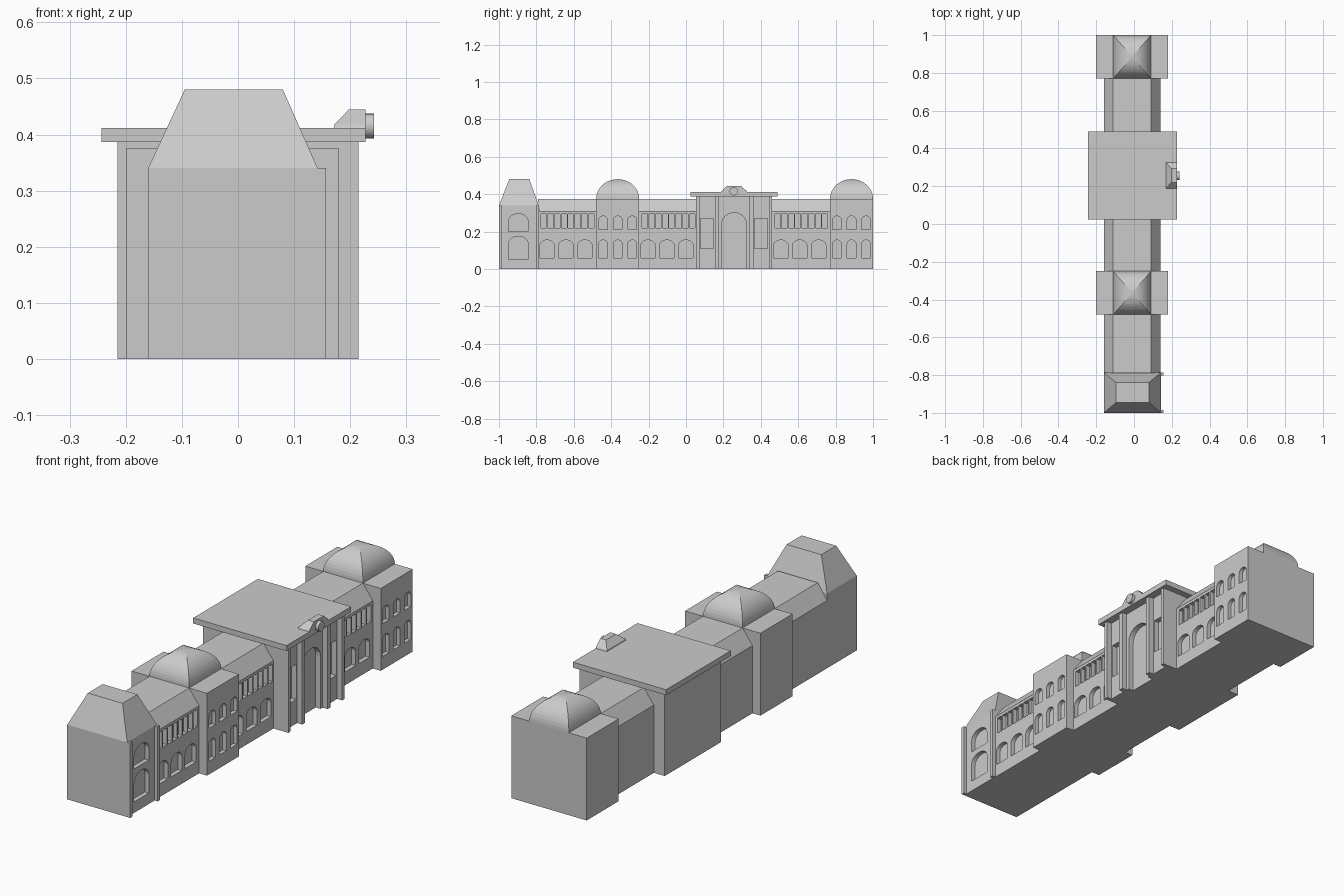
import bpy, bmesh
from math import sin, cos, pi

if "Cube" in bpy.data.objects:
    bpy.data.objects.remove(bpy.data.objects["Cube"])


def make(name, bm):
    bmesh.ops.remove_doubles(bm, verts=bm.verts, dist=1e-5)
    bmesh.ops.recalc_face_normals(bm, faces=bm.faces)
    me = bpy.data.meshes.new(name)
    bm.to_mesh(me)
    bm.free()
    ob = bpy.data.objects.new(name, me)
    bpy.context.collection.objects.link(ob)
    return ob


def loft(name, rings):
    """Stack of rectangles (x0, x1, y0, y1, z) joined into a solid."""
    bm = bmesh.new()
    loops = [[bm.verts.new(p) for p in ((a, c, z), (b, c, z), (b, d, z), (a, d, z))]
             for a, b, c, d, z in rings]
    bm.faces.new(loops[0])
    bm.faces.new(loops[-1])
    for lo, hi in zip(loops, loops[1:]):
        for i in range(4):
            j = (i + 1) % 4
            bm.faces.new((lo[i], lo[j], hi[j], hi[i]))
    return make(name, bm)


def box(name, x0, x1, y0, y1, z0, z1):
    return loft(name, [(x0, x1, y0, y1, z0), (x0, x1, y0, y1, z1)])


def opening(yc, w, z0, z1, rise=0.0):
    """Window outline in the facade plane, with an elliptical head."""
    pts = [(yc - w / 2, z0), (yc + w / 2, z0)]
    if rise == 0:
        return pts + [(yc + w / 2, z1), (yc - w / 2, z1)]
    return pts + [(yc + w / 2 * cos(pi * i / 12), z1 - rise + rise * sin(pi * i / 12))
                  for i in range(13)]


def recess(wall, face_x, depth, outlines):
    """Sink the outlines into the wall's facade."""
    bm = bmesh.new()
    for pts in outlines:
        a = [bm.verts.new((face_x - depth, y, z)) for y, z in pts]
        b = [bm.verts.new((face_x + 0.03, y, z)) for y, z in pts]
        bm.faces.new(a)
        bm.faces.new(b)
        for i in range(len(pts)):
            j = (i + 1) % len(pts)
            bm.faces.new((a[i], a[j], b[j], b[i]))
    cutter = make("window_cutter", bm)
    cutter.hide_render = True
    mod = wall.modifiers.new("windows", 'BOOLEAN')
    mod.operation = 'DIFFERENCE'
    mod.solver = 'EXACT'
    mod.object = cutter
    bpy.context.view_layer.objects.active = wall
    bpy.ops.object.modifier_apply(modifier=mod.name)
    bpy.data.objects.remove(cutter)


# Linking wings with sloped roofs
for n, (y0, y1) in enumerate([(-0.79, -0.48), (-0.25, 0.055), (0.46, 0.77)]):
    wing = loft(f"wing_{n}", [(-0.16, 0.14, y0, y1, 0), (-0.16, 0.14, y0, y1, 0.308),
                              (-0.11, 0.09, y0, y1, 0.375)])
    first = y0 + 0.047
    lower = [opening(first + i * 0.101, 0.077, 0.06, 0.155, 0.03) for i in range(3)]
    upper = [opening(y0 + 0.03 + i * 0.0361, 0.029, 0.218, 0.295) for i in range(8)]
    recess(wing, 0.14, 0.02, lower + upper)

# Domed pavilions
for n, (y0, y1) in enumerate([(-0.48, -0.25), (0.77, 1.0)]):
    yc, hy = (y0 + y1) / 2, (y1 - y0) / 2
    pav = box(f"domed_pavilion_{n}", -0.2, 0.18, y0, y1, 0, 0.375)
    cuts = []
    for k in (-1, 0, 1):
        cuts.append(opening(yc + k * 0.078, 0.047, 0.06, 0.155, 0.022))
        cuts.append(opening(yc + k * 0.078, 0.047, 0.21, 0.283, 0.022))
    recess(pav, 0.18, 0.018, cuts)
    rings = []
    for i in range(13):
        c, s = cos(pi / 2 * i / 12), sin(pi / 2 * i / 12)
        rings.append((-0.01 - 0.1 * c, -0.01 + 0.1 * c, yc - hy * c, yc + hy * c,
                      0.375 + 0.105 * s))
    # close the apex with a tiny cap
    rings[-1] = (-0.011, -0.009, yc - 0.001, yc + 0.001, 0.48)
    loft(f"dome_{n}", rings)

# Mansard end pavilion with corner pilasters
end = loft("mansard_pavilion", [(-0.16, 0.142, -1, -0.787, 0), (-0.16, 0.142, -1, -0.787, 0.34),
                                (-0.095, 0.08, -0.945, -0.838, 0.48)])
recess(end, 0.142, 0.02, [opening(-0.897, 0.105, 0.05, 0.175, 0.04),
                          opening(-0.897, 0.105, 0.2, 0.295, 0.04)])
for n, (y0, y1) in enumerate([(-1.0, -0.985), (-0.803, -0.787)]):
    box(f"end_pilaster_{n}", 0.13, 0.157, y0, y1, 0, 0.34)

# Central entrance block
YC = 0.257
hall = box("entrance_block", -0.215, 0.19, 0.055, 0.46, 0, 0.39)
recess(hall, 0.19, 0.025, [opening(YC, 0.133, -0.01, 0.3, 0.06),
                           opening(YC - 0.144, 0.07, 0.11, 0.27),
                           opening(YC + 0.144, 0.07, 0.11, 0.27)])
for side in (-1, 1):
    for label, off, w in (("outer", 0.194, 0.017), ("inner", 0.092, 0.022)):
        y = YC + side * off
        box(f"entrance_{label}_pilaster", 0.18, 0.215, y - w / 2, y + w / 2, 0, 0.39)

# Flat roof slab, clock gable and clock drum
box("roof_slab", -0.243, 0.227, 0.025, 0.49, 0.387, 0.412)
loft("clock_gable", [(0.17, 0.227, YC - 0.07, YC + 0.07, 0.41),
                     (0.172, 0.227, YC - 0.066, YC + 0.066, 0.418),
                     (0.198, 0.227, YC - 0.036, YC + 0.036, 0.445)])
bpy.ops.mesh.primitive_cylinder_add(vertices=24, radius=0.022, depth=0.03,
                                    location=(0.227, YC - 0.002, 0.415),
                                    rotation=(0, pi / 2, 0))
bpy.context.object.name = "clock_drum"
bpy.ops.object.shade_smooth_by_angle()
